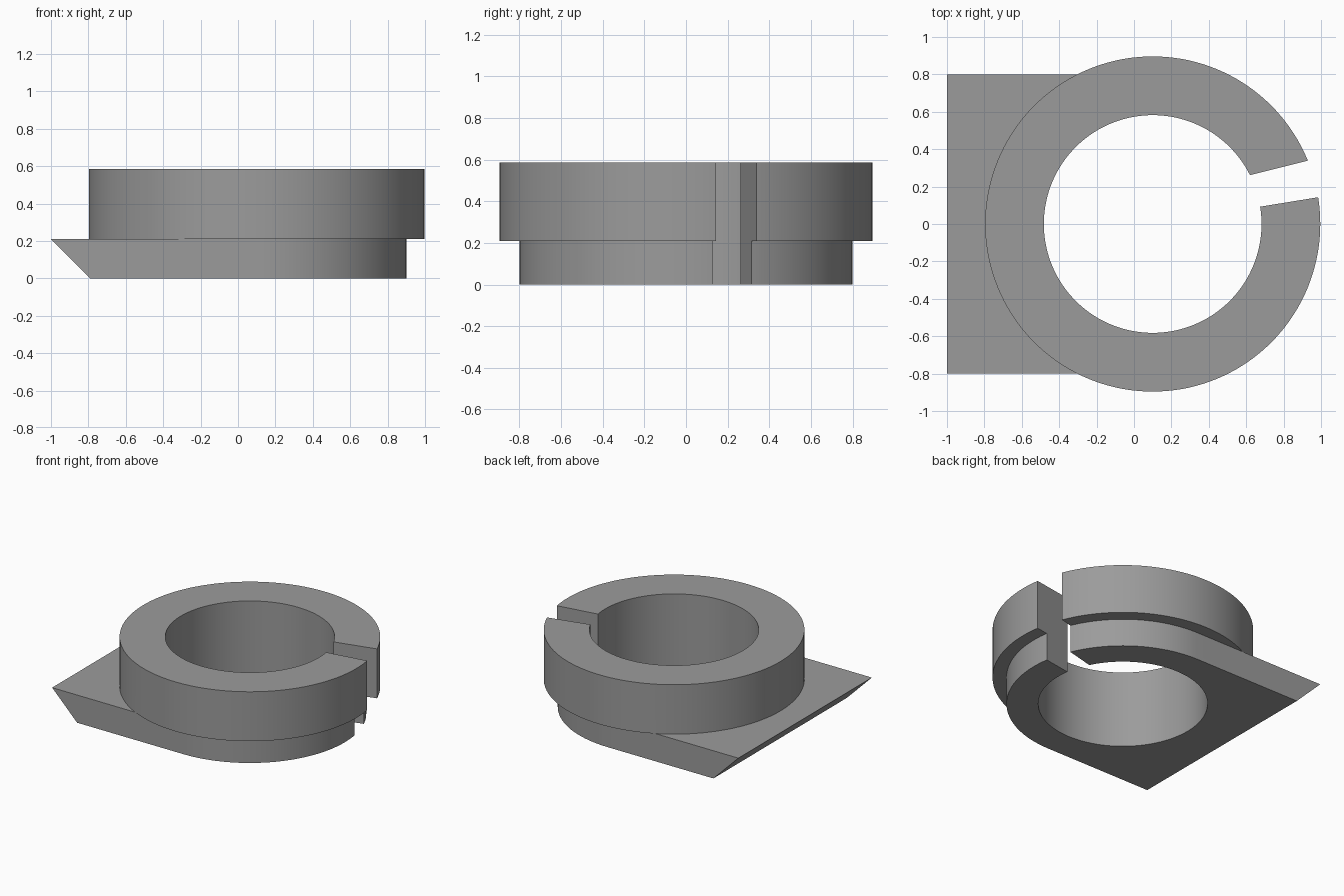
import bpy, bmesh, math

if "Cube" in bpy.data.objects:
    bpy.data.objects.remove(bpy.data.objects["Cube"])

CX = 0.10          # ring axis
SEAM, TOP = 0.21, 0.585
SEGS = 144

grey = bpy.data.materials.new("mid_grey")
grey.diffuse_color = (0.33, 0.33, 0.33, 1)
grey.use_nodes = True
grey.node_tree.nodes["Principled BSDF"].inputs["Base Color"].default_value = grey.diffuse_color


def prism(name, bottom, top, z0, z1):
    """Solid between two matching counter-clockwise outlines."""
    bm = bmesh.new()
    lo = [bm.verts.new((x, y, z0)) for x, y in bottom]
    hi = [bm.verts.new((x, y, z1)) for x, y in top]
    bm.faces.new(lo[::-1])
    bm.faces.new(hi)
    n = len(lo)
    for i in range(n):
        j = (i + 1) % n
        bm.faces.new((lo[i], lo[j], hi[j], hi[i]))
    mesh = bpy.data.meshes.new(name)
    bm.to_mesh(mesh)
    bm.free()
    mesh.materials.append(grey)
    obj = bpy.data.objects.new(name, mesh)
    bpy.context.collection.objects.link(obj)
    return obj


def arc(radius, start, end, steps):
    return [(CX + radius * math.cos(math.radians(start + (end - start) * i / steps)),
             radius * math.sin(math.radians(start + (end - start) * i / steps)))
            for i in range(steps + 1)]


def combine(target, other, operation):
    mod = target.modifiers.new(operation.lower(), 'BOOLEAN')
    mod.object, mod.operation, mod.solver = other, operation, 'EXACT'
    bpy.context.view_layer.objects.active = target
    bpy.ops.object.modifier_apply(modifier=mod.name)
    bpy.data.objects.remove(other, do_unlink=True)


# Base: rounded on the right, square on the left with an undercut slope
nose = arc(0.80, -90, 90, SEGS // 2)
body = prism("clamp_ring",
             nose + [(-0.79, 0.80), (-0.79, -0.80)],
             nose + [(-1.00, 0.80), (-1.00, -0.80)], 0, SEAM)

# Wider collar on top of the base
collar = arc(0.896, 0, 360, SEGS)[:-1]
combine(body, prism("collar", collar, collar, SEAM, TOP), 'UNION')

# Through bore
bore = arc(0.582, 0, 360, SEGS)[:-1]
combine(body, prism("bore_cutter", bore, bore, -0.2, 0.9), 'DIFFERENCE')

# Flaring slot through the right side
slot = [(0.40, 0.048), (1.20, 0.178), (1.20, 0.406), (0.40, 0.206)]
combine(body, prism("slot_cutter", slot, slot, -0.2, 0.9), 'DIFFERENCE')

# Smooth the curved walls, keep edges crisp
bpy.ops.object.select_all(action='DESELECT')
body.select_set(True)
bpy.context.view_layer.objects.active = body
bpy.ops.object.shade_smooth_by_angle(angle=math.radians(30))
